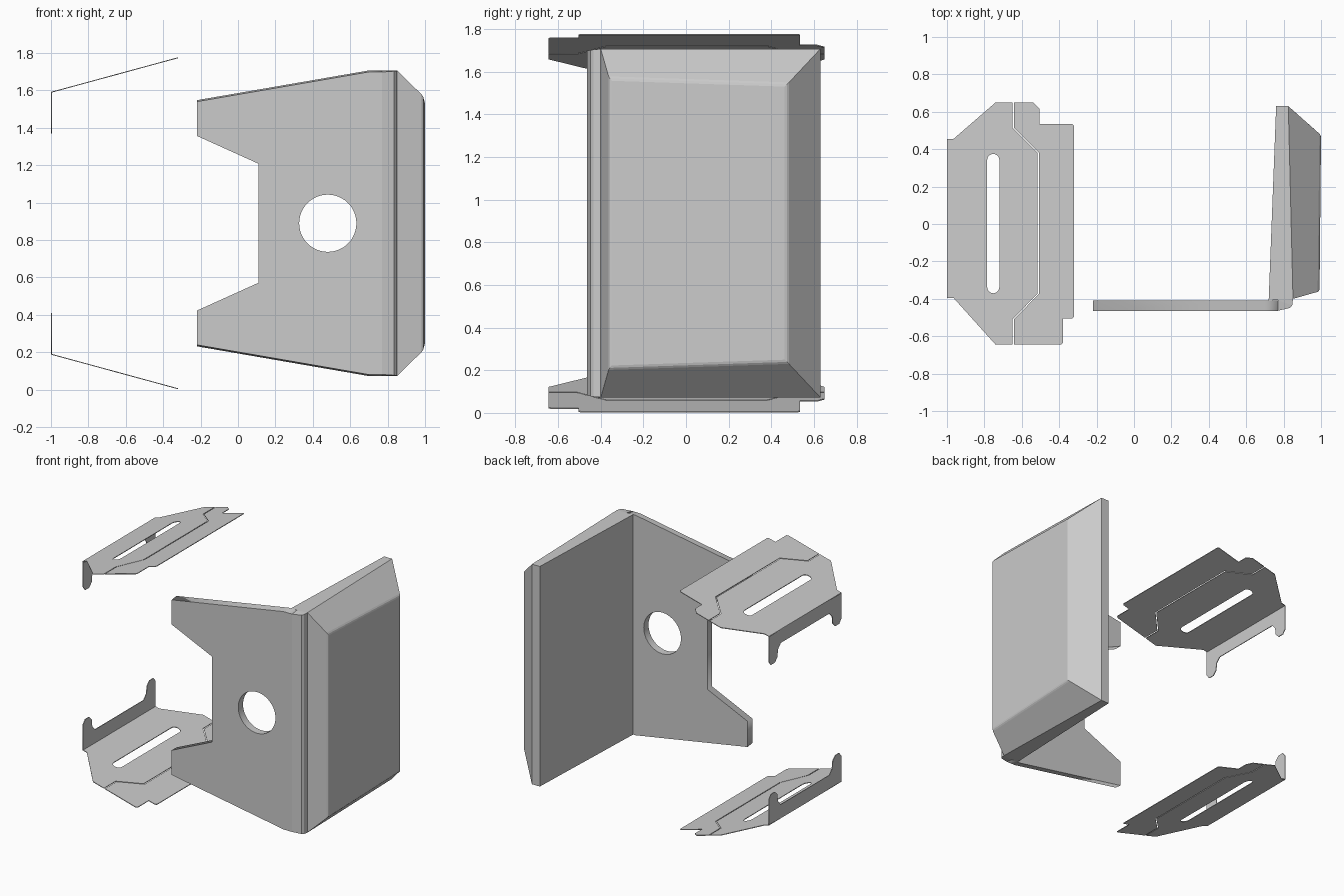
import bpy, bmesh, math

if "Cube" in bpy.data.objects:
    bpy.data.objects.remove(bpy.data.objects["Cube"])

MID = 0.89  # height of the horizontal symmetry plane


def add_mesh(name, bm):
    bmesh.ops.recalc_face_normals(bm, faces=bm.faces[:])
    me = bpy.data.meshes.new(name)
    bm.to_mesh(me)
    bm.free()
    ob = bpy.data.objects.new(name, me)
    bpy.context.collection.objects.link(ob)
    return ob


def sheet(name, outlines, half, place):
    """Fill 2D outlines (inner ones become holes), thicken, map into space."""
    cu = bpy.data.curves.new(name, 'CURVE')
    cu.dimensions = '2D'
    cu.fill_mode = 'BOTH'
    cu.extrude = half
    for pts in outlines:
        sp = cu.splines.new('POLY')
        sp.points.add(len(pts) - 1)
        for p, (u, v) in zip(sp.points, pts):
            p.co = (u, v, 0, 1)
        sp.use_cyclic_u = True
    tmp = bpy.data.objects.new("tmp", cu)
    bpy.context.collection.objects.link(tmp)
    dg = bpy.context.evaluated_depsgraph_get()
    me = bpy.data.meshes.new_from_object(tmp.evaluated_get(dg))
    bm = bmesh.new()
    bm.from_mesh(me)
    bpy.data.objects.remove(tmp)
    bpy.data.curves.remove(cu)
    bpy.data.meshes.remove(me)
    bmesh.ops.remove_doubles(bm, verts=bm.verts[:], dist=1e-5)
    for v in bm.verts:
        v.co = place(*v.co)
    return add_mesh(name, bm)


def hull(points):
    bm = bmesh.new()
    for p in points:
        bm.verts.new(p)
    bmesh.ops.convex_hull(bm, input=bm.verts[:])
    bmesh.ops.dissolve_limit(bm, angle_limit=math.radians(1),
                             verts=bm.verts[:], edges=bm.edges[:])
    return bm


def both(points):
    """(x, y, half height) -> points above and below the middle."""
    return [(x, y, MID + s * h) for x, y, h in points for s in (-1, 1)]


def arc(cx, cy, r, a0, a1, n):
    return [(cx + r * math.cos(math.radians(a0 + (a1 - a0) * i / n)),
             cy + r * math.sin(math.radians(a0 + (a1 - a0) * i / n)))
            for i in range(n + 1)]


# Front plate: notched outline with a round hole
half_outline = [(0.11, 0.318), (-0.22, 0.467), (-0.22, 0.658),
                (0.70, 0.817), (0.77, 0.817)]
outline = half_outline + [(x, -z) for x, z in reversed(half_outline)]
hole = arc(0.48, 0, 0.153, 0, 360, 48)[:-1]


def place_plate(x, z, w):
    if w > 0 and abs(z) > 0.6:  # slight taper toward the front
        z -= math.copysign(0.008, z)
    return (x, -0.436 - w, MID + z)


sheet("front_plate", [outline, hole], 0.028, place_plate)

# Rounded vertical corner between plate and side panel
add_mesh("corner_edge", hull(both([
    (0.77, -0.408, 0.817), (0.77, -0.464, 0.809), (0.835, -0.448, 0.812),
    (0.846, -0.435, 0.814), (0.85, -0.40, 0.817), (0.77, -0.40, 0.817)])))

# Side panel: slab with a raised, sloped outer field
bm = hull(both([
    (0.72, -0.409, 0.817), (0.76, 0.63, 0.817), (0.825, 0.63, 0.817),
    (0.85, -0.40, 0.817), (0.992, -0.36, 0.68), (1.0, 0.475, 0.652)]))
rim = [e for e in bm.edges if all(v.co.x > 0.95 for v in e.verts)]
bmesh.ops.bevel(bm, geom=rim, offset=0.012, segments=2, profile=0.5,
                affect='EDGES')
add_mesh("side_panel", bm)

# Thin brackets, one on top and one mirrored below
G = 0.004  # half the gap along the split line
split = [(-0.645, 0.65), (-0.645, 0.515), (-0.512, 0.38),
         (-0.512, -0.372), (-0.645, -0.51), (-0.645, -0.645)]
inner = [(-1, -0.395), (-0.965, -0.395), (-0.74, -0.645)]
inner += [(x - G, y) for x, y in reversed(split)]
inner += [(-0.74, 0.65), (-0.965, 0.455), (-1, 0.455)]
slot = (arc(-0.7525, 0.342, 0.0325, 0, 180, 10)
        + arc(-0.7525, -0.338, 0.0325, 180, 360, 10))
outer = [(x + G, y) for x, y in split]
outer += [(-0.39, -0.645), (-0.38, -0.635), (-0.38, -0.505), (-0.33, -0.505),
          (-0.32, -0.495), (-0.32, 0.525), (-0.33, 0.535), (-0.505, 0.535),
          (-0.505, 0.615), (-0.54, 0.65)]

# Bent flange with a leg at each end
leg = [(0.425, 0.70), (0.425, 0.51), (0.40, 0.48), (0.355, 0.48),
       (0.325, 0.51), (0.318, 0.565), (0.285, 0.60)]
flange = [(0.03 + y, z) for y, z in leg] + \
         [(0.03 - y, z) for y, z in reversed(leg)]

for label, s in (("upper", 1), ("lower", -1)):
    def slope(x, y, w, s=s):
        return (x, y, MID + s * (0.70 + (x + 1) * 0.185 / 0.68 + w))

    def upright(y, z, w, s=s):
        return (-0.9975 + w, y, MID + s * z)

    sheet(label + "_bracket_inner", [inner, slot], 0.0025, slope)
    sheet(label + "_bracket_outer", [outer], 0.0025, slope)
    sheet(label + "_bracket_flange", [flange], 0.0025, upright)
